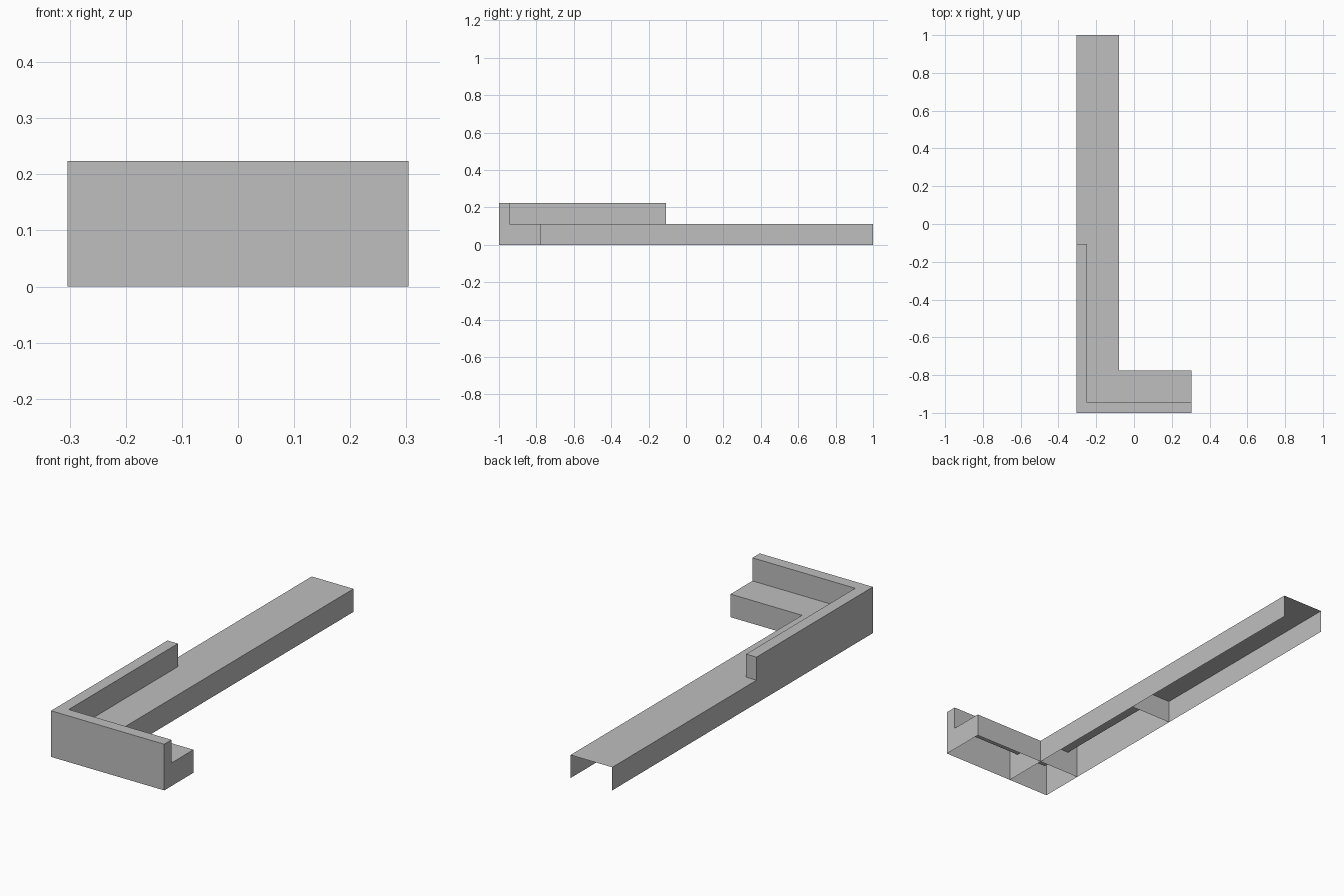
import bpy
import bmesh
from mathutils import Vector

cube = bpy.data.objects.get("Cube")
if cube:
    bpy.data.objects.remove(cube, do_unlink=True)

# Overall sizes
X, Y = 0.304, 1.0            # half extents
W, H = 0.224, 0.112          # walkway width and height
T, TOP = 0.056, 0.224        # parapet thickness and top
ARM_END = -0.107             # where the parapet stops

# Single grey material
GREY = (0.52, 0.52, 0.52, 1)
mat = bpy.data.materials.new("plain grey")
mat.use_nodes = True
mat.diffuse_color = GREY
mat.node_tree.nodes["Principled BSDF"].inputs["Base Color"].default_value = GREY

# Cross-sections open at the bottom: (distance from outer side, height)
PARAPET = [(0, 0), (0, TOP), (T, TOP), (T, H), (W, H), (W, 0)]
CHANNEL = [(0, 0), (0, H), (W, H), (W, 0)]


def sweep(name, profile, stations, cap_start=False, cap_end=False):
    """Skin a profile along stations given as (outer point, inward direction)."""
    bm = bmesh.new()
    rings = []
    for point, inward in stations:
        p, n = Vector(point), Vector(inward)
        rings.append([bm.verts.new((p.x + n.x * d, p.y + n.y * d, z)) for d, z in profile])
    for a, b in zip(rings, rings[1:]):
        for i in range(len(profile) - 1):
            bm.faces.new((a[i], a[i + 1], b[i + 1], b[i]))
    if cap_start:
        bm.faces.new(rings[0][::-1])
    if cap_end:
        bm.faces.new(rings[-1])
    mesh = bpy.data.meshes.new(name)
    bm.to_mesh(mesh)
    bm.free()
    mesh.materials.append(mat)
    obj = bpy.data.objects.new(name, mesh)
    bpy.context.collection.objects.link(obj)


# Key stations around the L, from the back end to the foot end
EAST, NORTH = (1, 0), (0, 1)
back = ((-X, Y), EAST)
arm_back = ((-X, ARM_END), EAST)
arm_front = ((-X, W - Y), EAST)
corner = ((-X, -Y), (1, 1))
foot_start = ((W - X, -Y), NORTH)
foot_end = ((X, -Y), NORTH)

# Long walkway, open at its back end
sweep("long_walkway", CHANNEL, [back, arm_back])
# Walkway with parapet, closed by walls at both ends
sweep("parapet_walkway", PARAPET, [arm_back, arm_front], True, True)
# Mitred corner piece
sweep("corner_walkway", PARAPET, [arm_front, corner, foot_start])
# Short foot with parapet along the front
sweep("foot_walkway", PARAPET, [foot_start, foot_end], True, True)
